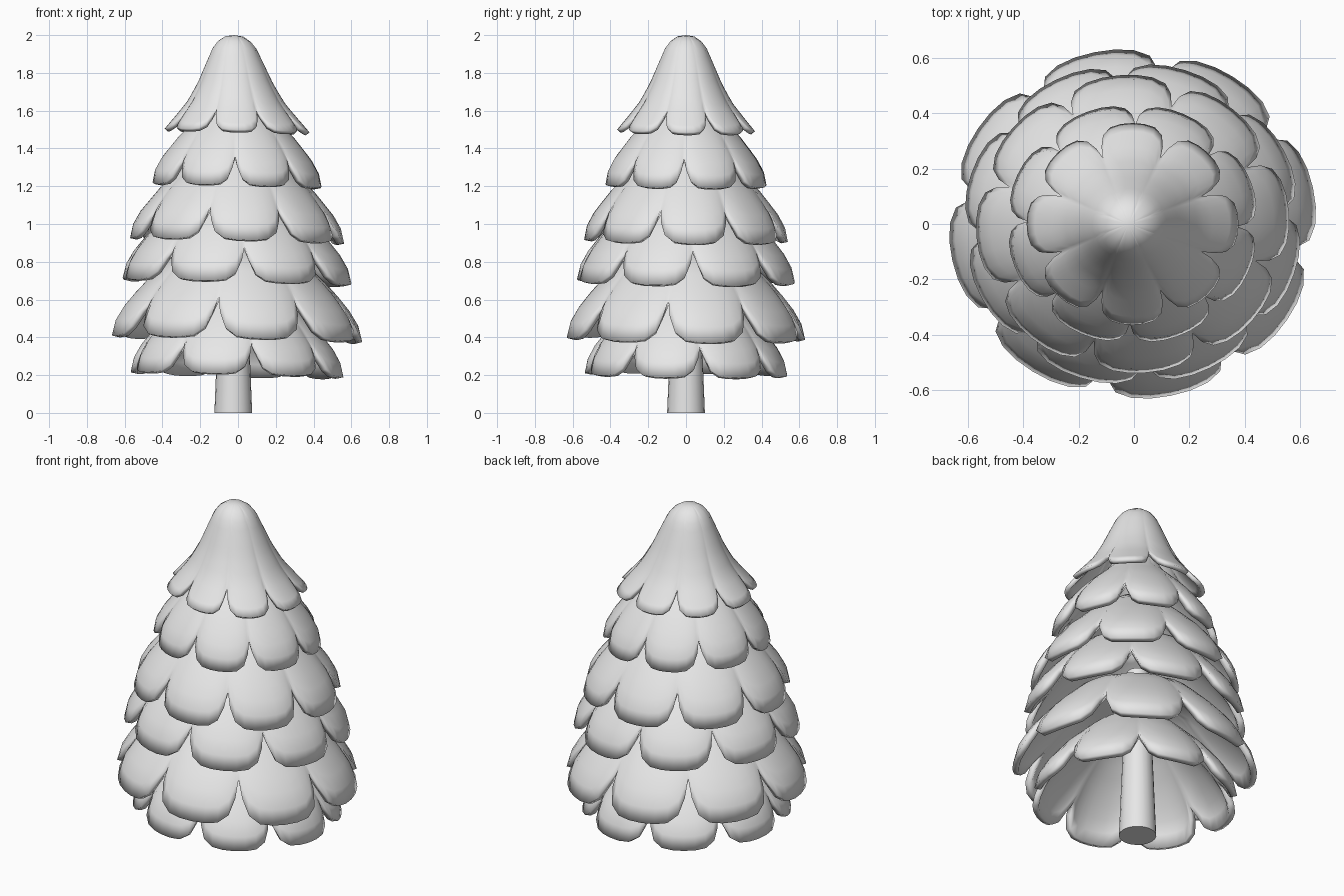
import bpy
import bmesh
import math

cube = bpy.data.objects.get("Cube")
if cube:
    bpy.data.objects.remove(cube)

grey = bpy.data.materials.new("plain_grey")
grey.use_nodes = True
grey.diffuse_color = (0.8, 0.8, 0.8, 1)
grey.node_tree.nodes["Principled BSDF"].inputs["Base Color"].default_value = (0.8, 0.8, 0.8, 1)

PETALS = 8
# Half-petal outline: position across the petal, and share of the notch depth
HALF = [(0, 0), (0.28, 0.01), (0.55, 0.05), (0.78, 0.22), (0.92, 0.58)]
OUTLINE = [(-1, 1)] + [(-u, d) for u, d in HALF[:0:-1]] + HALF
WIDEN = 1.05


def along(profile, dist):
    """Point at a given arc length down a profile."""
    for (r0, z0), (r1, z1) in zip(profile, profile[1:]):
        step = math.hypot(r1 - r0, z1 - z0)
        if dist <= step:
            t = dist / step
            return r0 + (r1 - r0) * t, z0 + (z1 - z0) * t
        dist -= step
    return profile[-1]


def finish(obj, angle):
    obj.data.materials.append(grey)
    bpy.ops.object.select_all(action="DESELECT")
    obj.select_set(True)
    bpy.context.view_layer.objects.active = obj
    bpy.ops.object.shade_smooth_by_angle(angle=math.radians(angle))


def skirt(name, profile, phase, notch, rows, thickness):
    """Scalloped ring of leaf petals hanging from a profile."""
    length = sum(math.dist(a, b) for a, b in zip(profile, profile[1:]))
    bm = bmesh.new()
    columns = []
    for k in range(PETALS):
        for u, depth in OUTLINE:
            angle = math.radians(phase - 90) + (k + u / 2) * math.tau / PETALS
            end = length - depth * notch
            column = []
            for i in range(rows + 1):
                dist = end * i / rows
                r, z = along(profile, dist)
                r *= 1 - 0.07 * u ** 4 * (dist / length) ** 2
                x, y = r * math.cos(angle) * WIDEN, r * math.sin(angle)
                # Slight lean, and a crown a little off centre
                z -= 0.025 * x + 0.012 * y
                x -= 0.005 + 0.015 * max(0, (z - 1.5) * 2)
                column.append(bm.verts.new((x, y, z)))
            columns.append(column)
    for a, b in zip(columns, columns[1:] + columns[:1]):
        for i in range(rows):
            bm.faces.new((a[i], a[i + 1], b[i + 1], b[i]))
    bmesh.ops.remove_doubles(bm, verts=bm.verts, dist=0.0005)
    mesh = bpy.data.meshes.new(name)
    bm.to_mesh(mesh)
    bm.free()
    obj = bpy.data.objects.new(name, mesh)
    bpy.context.collection.objects.link(obj)
    solid = obj.modifiers.new("thickness", "SOLIDIFY")
    solid.thickness = thickness
    solid.offset = -1
    finish(obj, 50)


# Rounded crown
crown = [(0, 2), (0.045, 1.993), (0.08, 1.97), (0.11, 1.93), (0.145, 1.85),
         (0.19, 1.745), (0.245, 1.645), (0.3, 1.575), (0.365, 1.495)]
skirt("crown", crown, 0, 0.15, 14, 0.025)

# Leaf tiers: tip radius, tip height, turn, notch depth
tiers = [(0.435, 1.2, 21, 0.17), (0.54, 0.91, 5, 0.2), (0.585, 0.69, 27, 0.21),
         (0.635, 0.39, 12, 0.25), (0.54, 0.2, -13, 0.19)]
for n, (r, z, phase, notch) in enumerate(tiers, 1):
    profile = [(0.1, z + 0.52), (r - 0.3, z + 0.42), (r - 0.15, z + 0.27),
               (r - 0.055, z + 0.15), (r - 0.012, z + 0.07), (r, z)]
    skirt(f"leaf_tier_{n}", profile, phase, notch, 9, 0.035)

# Tapered trunk
bpy.ops.mesh.primitive_cone_add(vertices=20, radius1=0.1, radius2=0.06, depth=1,
                                location=(-0.025, 0, 0.5))
trunk = bpy.context.object
trunk.name = "trunk"
finish(trunk, 40)
